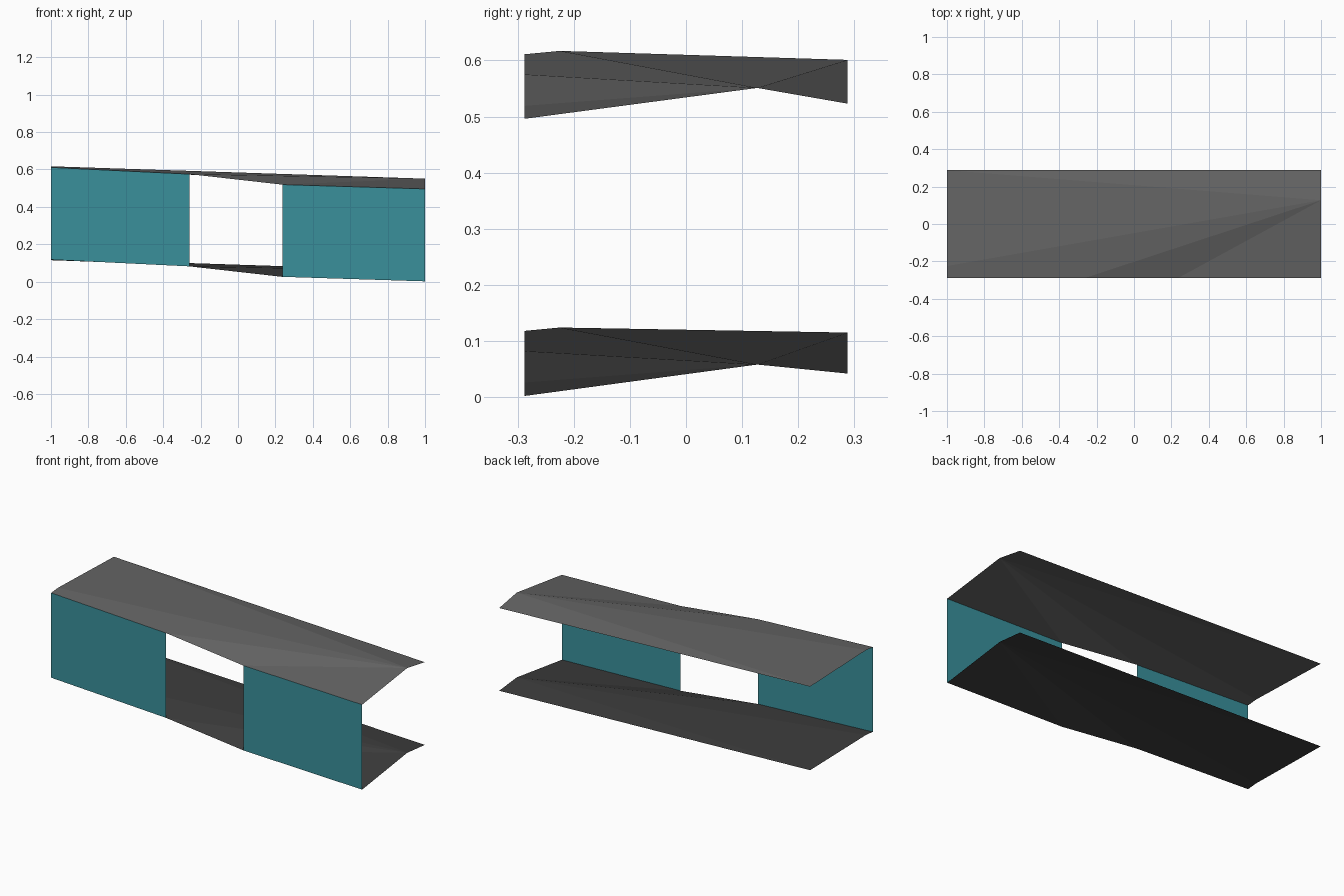
import bpy
import bmesh

if "Cube" in bpy.data.objects:
    bpy.data.objects.remove(bpy.data.objects["Cube"])


def material(name, colour):
    m = bpy.data.materials.new(name)
    m.diffuse_color = (*colour, 1)
    m.use_nodes = True
    m.node_tree.nodes["Principled BSDF"].inputs["Base Color"].default_value = m.diffuse_color
    return m


def sheet(name, points, faces, mat, flip=False):
    """Thin open surface from a few corner points."""
    bm = bmesh.new()
    verts = [bm.verts.new(p) for p in points]
    for f in faces:
        bm.faces.new([verts[i] for i in f])
    if flip:
        bmesh.ops.reverse_faces(bm, faces=bm.faces[:])
    mesh = bpy.data.meshes.new(name)
    bm.to_mesh(mesh)
    bm.free()
    mesh.materials.append(mat)
    ob = bpy.data.objects.new(name, mesh)
    bpy.context.collection.objects.link(ob)
    return ob


roof_grey = material("roof grey", (0.13, 0.13, 0.13))
floor_grey = material("dark floor grey", (0.047, 0.047, 0.047))
teal = material("wall teal", (0.042, 0.28, 0.33))

# Corners of the sloping slab in plan: x, y, floor height, roof height
outline = [
    (-1.0, -0.288, 0.118, 0.611),
    (-0.26, -0.288, 0.082, 0.575),
    (0.237, -0.288, 0.026, 0.519),
    (1.0, -0.288, 0.002, 0.496),
    (1.0, 0.127, 0.058, 0.551),
    (1.0, 0.288, 0.042, 0.523),
    (-1.0, 0.288, 0.115, 0.601),
    (-1.0, -0.225, 0.124, 0.617),
]
low = [(x, y, a) for x, y, a, b in outline]
high = [(x, y, b) for x, y, a, b in outline]

# All folds fan out from the point on the right edge
fan = [(4, (4 + i) % 8, (5 + i) % 8) for i in range(1, 7)]

# Roof and floor sheets
sheet("roof", high, fan, roof_grey)
sheet("floor", low, fan, floor_grey, flip=True)

# Two front wall panels with an open gap between them
for name, i in (("front_wall_left", 0), ("front_wall_right", 2)):
    sheet(name, [low[i], low[i + 1], high[i + 1], high[i]], [(0, 1, 2, 3)], teal)
